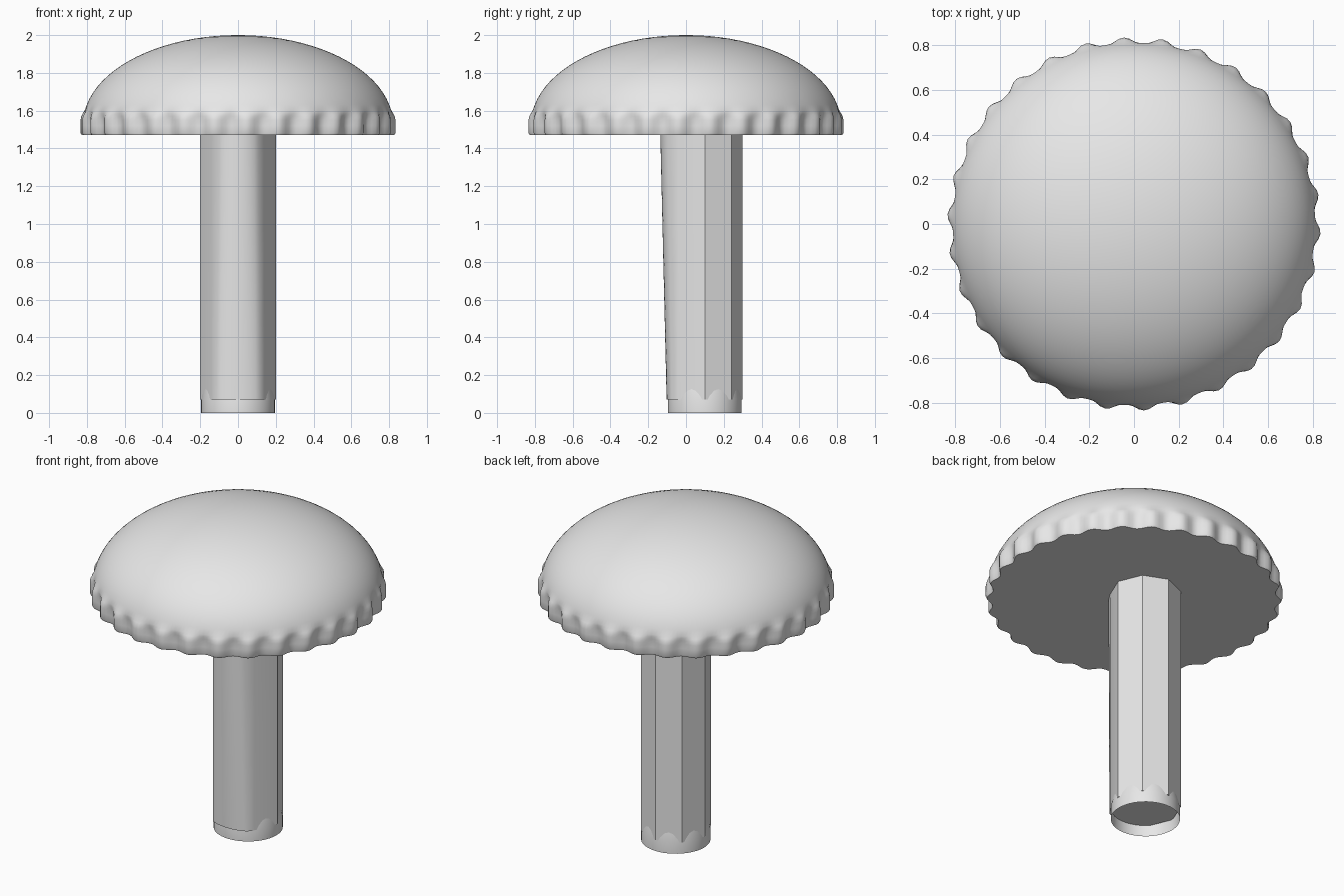
import bpy, bmesh
from math import sin, cos, pi, radians, sqrt

if "Cube" in bpy.data.objects:
    bpy.data.objects.remove(bpy.data.objects["Cube"])

grey = bpy.data.materials.new("light_grey")
grey.diffuse_color = (0.8, 0.8, 0.8, 1)
grey.use_nodes = True
grey.node_tree.nodes["Principled BSDF"].inputs["Base Color"].default_value = grey.diffuse_color


def loft(name, rings, cap_bottom=False, cap_top=False, tip=None, angle=30):
    """Skin a stack of closed rings, optionally capped or ended in a point."""
    bm = bmesh.new()
    loops = [[bm.verts.new(p) for p in ring] for ring in rings]
    n = len(loops[0])
    for a, b in zip(loops, loops[1:]):
        for i in range(n):
            j = (i + 1) % n
            bm.faces.new((a[i], a[j], b[j], b[i]))
    if cap_bottom:
        bm.faces.new(loops[0][::-1])
    if cap_top:
        bm.faces.new(loops[-1])
    if tip:
        t = bm.verts.new(tip)
        for i in range(n):
            bm.faces.new((loops[-1][i], loops[-1][(i + 1) % n], t))
    me = bpy.data.meshes.new(name)
    bm.to_mesh(me)
    bm.free()
    me.materials.append(grey)
    ob = bpy.data.objects.new(name, me)
    bpy.context.collection.objects.link(ob)
    bpy.context.view_layer.objects.active = ob
    ob.select_set(True)
    bpy.ops.object.shade_smooth_by_angle(angle=radians(angle))
    ob.select_set(False)
    return ob


# Domed cap with a rim of 30 rounded scallops
SEG, BUMPS, PHASE = 240, 30, radians(-2.8)


def cap_ring(r, z, bump):
    pts = []
    for i in range(SEG):
        a = 2 * pi * i / SEG
        rr = r + bump * (0.5 + 0.5 * cos(BUMPS * (a - PHASE)))
        pts.append((rr * cos(a), rr * sin(a), z))
    return pts


rings = [cap_ring(r, z, b) for r, z, b in (
    (0.798, 1.47, 0.030), (0.802, 1.482, 0.033), (0.802, 1.52, 0.033),
    (0.803, 1.55, 0.032), (0.806, 1.57, 0.025), (0.809, 1.585, 0.014),
    (0.810, 1.60, 0.003))]
for k in range(1, 20):
    t = radians(8.6) + (pi / 2 - radians(8.6)) * k / 20
    rings.append(cap_ring(0.82 * cos(t), 1.53 + 0.47 * sin(t), 0))
loft("cap", rings, cap_bottom=True, tip=(0, 0, 2.0), angle=50)


# Eight-sided stem whose front swells gently towards the top
def stem_ring(z):
    f = z / 1.47
    pts = []
    for k in range(-1, 6):                      # flat sides and back
        a = k * pi / 4
        pts.append((0.2 * cos(a), 0.1 + 0.2 * sin(a), z))
    w = 0.141 - 0.012 * f
    for k in range(1, 12):                      # rounded front
        u = -1 + k / 6
        depth = 0.06 + 0.035 * f
        pts.append((w * u, -0.041 - depth * sqrt(1 - u * u * 0.98), z))
    return pts


loft("stem", [stem_ring(z) for z in (0.07, 0.5, 1.0, 1.5)],
     cap_bottom=True, cap_top=True)


# Open round collar at the foot
def round_ring(r, z):
    return [(r * cos(2 * pi * i / 48), 0.1 + r * sin(2 * pi * i / 48), z)
            for i in range(48)]


loft("foot_collar", [round_ring(0.195, 0), round_ring(0.195, 0.07),
                     round_ring(0.184, 0.13)])
